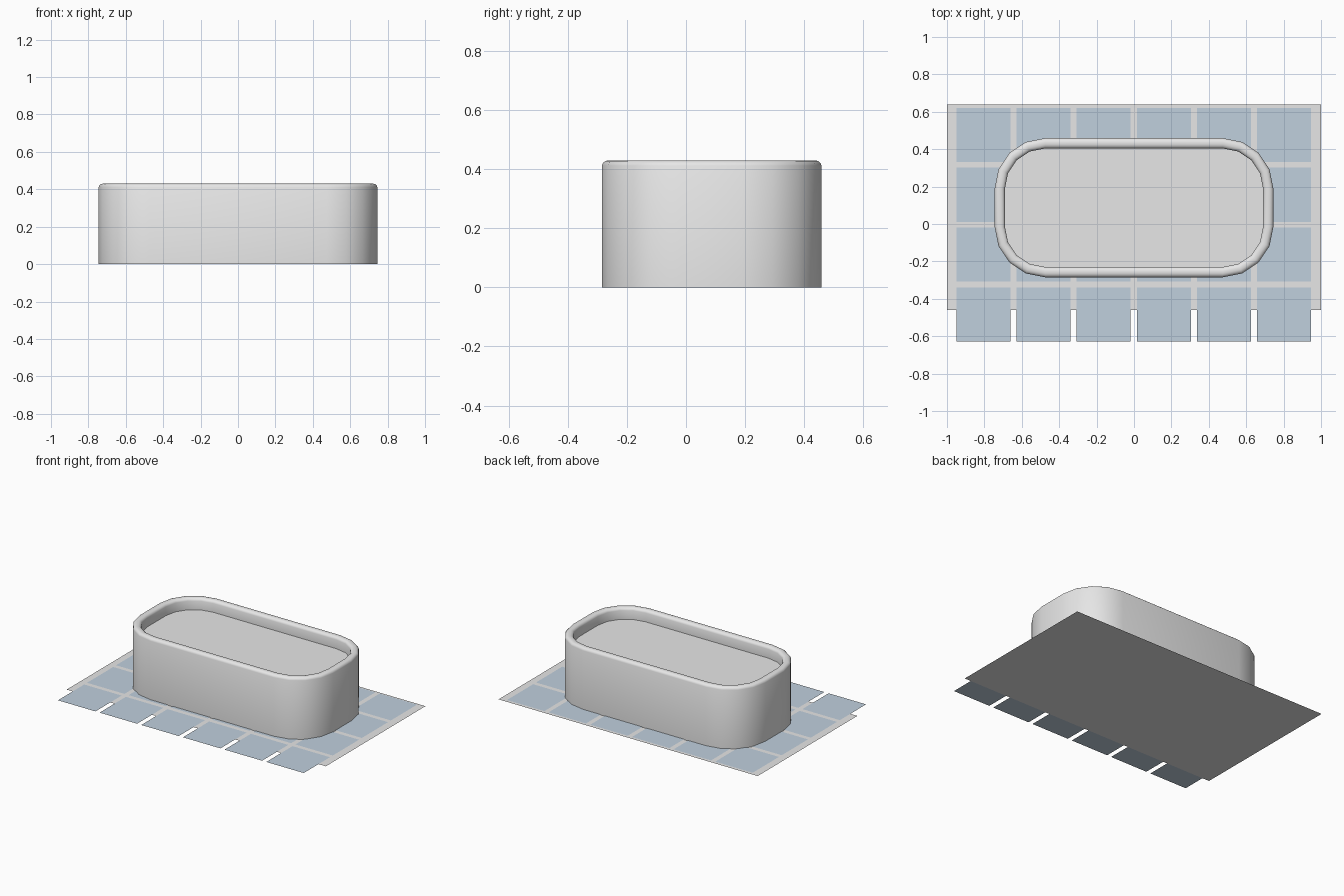
import bpy, bmesh, math

if "Cube" in bpy.data.objects:
    bpy.data.objects.remove(bpy.data.objects["Cube"])


def material(name, color):
    m = bpy.data.materials.new(name)
    m.diffuse_color = (*color, 1)
    m.use_nodes = True
    m.node_tree.nodes["Principled BSDF"].inputs["Base Color"].default_value = m.diffuse_color
    return m


grey = material("light_grey", (0.8, 0.8, 0.8))
blue = material("pale_blue", (0.53, 0.63, 0.73))


def finish(bm, name, mat):
    me = bpy.data.meshes.new(name)
    bm.to_mesh(me)
    bm.free()
    me.materials.append(mat)
    ob = bpy.data.objects.new(name, me)
    bpy.context.collection.objects.link(ob)
    return ob


def rect(bm, x0, x1, y0, y1, z):
    bm.faces.new([bm.verts.new((x, y, z))
                  for x, y in ((x0, y0), (x1, y0), (x1, y1), (x0, y1))])


# Thin floor sheet
bm = bmesh.new()
rect(bm, -1, 1, -0.46, 0.638, 0)
finish(bm, "floor", grey)

# Grid of floor tiles, slightly above the floor
bm = bmesh.new()
half = 0.1445
for i in range(6):
    for j in range(4):
        cx, cy = -0.805 + 0.3215 * i, -0.4835 + 0.32 * j
        rect(bm, cx - half, cx + half, cy - half, cy + half, 0.003)
finish(bm, "floor_tiles", blue)

# Tub: rounded-rectangle rings lofted along a wall and rim profile
CY, CX_OFF, CY_OFF, R, SEG = 0.087, 0.475, 0.102, 0.27, 4


def ring(bm, inset, z):
    verts = []
    for q, (sx, sy) in enumerate(((1, 1), (-1, 1), (-1, -1), (1, -1))):
        for k in range(SEG + 1):
            a = math.pi / 2 * (q + k / SEG)
            verts.append(bm.verts.new((sx * CX_OFF + (R - inset) * math.cos(a),
                                       CY + sy * CY_OFF + (R - inset) * math.sin(a), z)))
    return verts


profile = [(0, 0), (0, 0.412), (0.004, 0.421), (0.011, 0.427), (0.021, 0.43),
           (0.034, 0.43), (0.044, 0.427), (0.051, 0.421), (0.055, 0.412), (0.055, 0.35)]
bm = bmesh.new()
rings = [ring(bm, *p) for p in profile]
for a, b in zip(rings, rings[1:]):
    n = len(a)
    for i in range(n):
        j = (i + 1) % n
        bm.faces.new((a[i], a[j], b[j], b[i]))
bm.faces.new(rings[-1])  # inner surface of the tub
tub = finish(bm, "bathtub", grey)

bpy.context.view_layer.objects.active = tub
tub.select_set(True)
bpy.ops.object.shade_smooth_by_angle(angle=math.radians(40))
